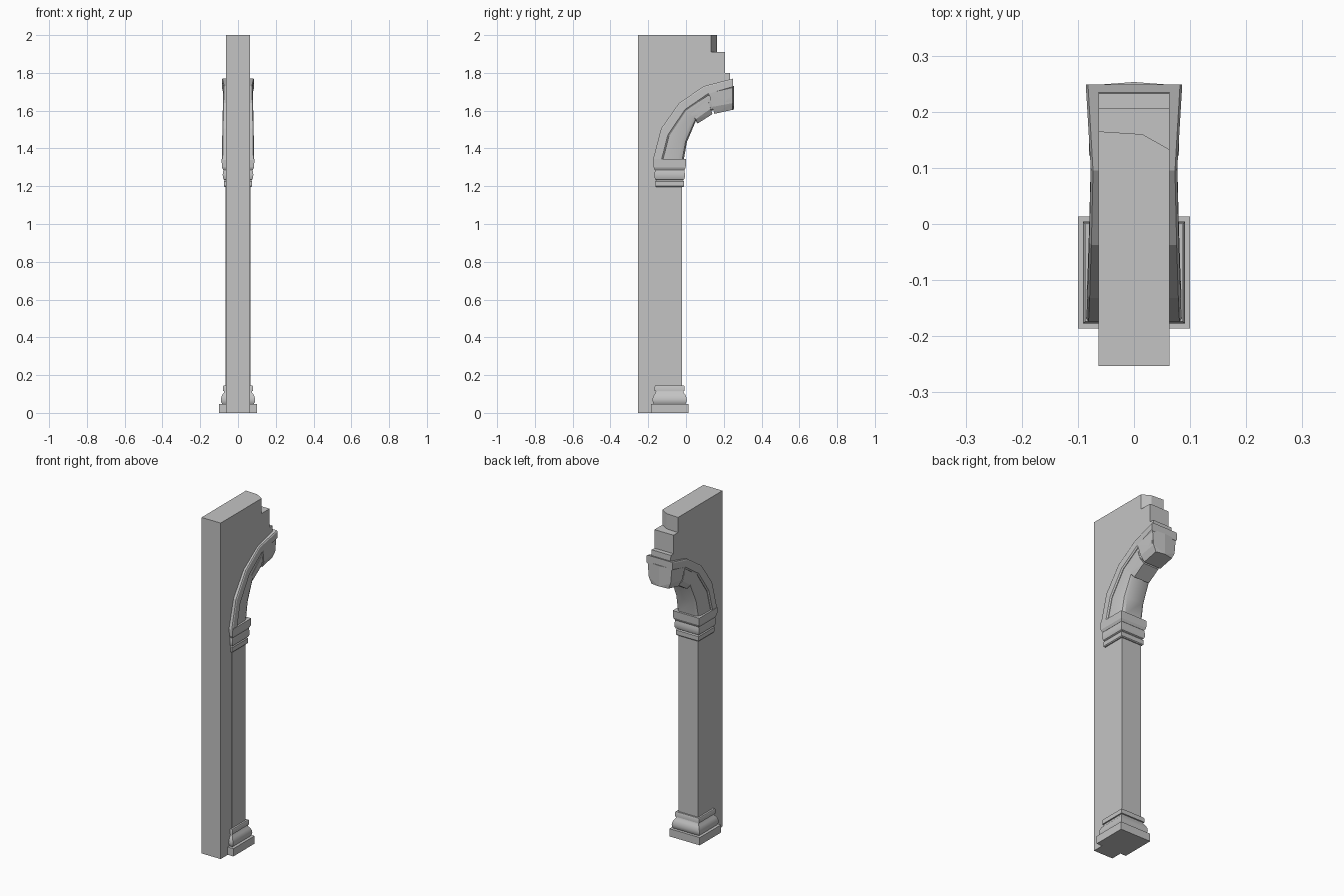
import bpy
import bmesh
from math import radians

cube = bpy.data.objects.get("Cube")
if cube:
    bpy.data.objects.remove(cube, do_unlink=True)

stone = bpy.data.materials.new("grey_stone")
stone.use_nodes = True
grey = (0.55, 0.55, 0.55, 1)
stone.diffuse_color = grey
stone.node_tree.nodes["Principled BSDF"].inputs["Base Color"].default_value = grey

COLUMN_Y = -0.0865


def finish(name, bm, smooth=None):
    bmesh.ops.recalc_face_normals(bm, faces=bm.faces)
    mesh = bpy.data.meshes.new(name)
    bm.to_mesh(mesh)
    bm.free()
    mesh.materials.append(stone)
    if smooth:
        mesh.shade_smooth()
        mesh.set_sharp_from_angle(angle=radians(smooth))
    obj = bpy.data.objects.new(name, mesh)
    bpy.context.collection.objects.link(obj)
    return obj


def loft(name, rings, smooth=None):
    """Skin a closed solid over rings with equal point counts."""
    bm = bmesh.new()
    rows = [[bm.verts.new(p) for p in ring] for ring in rings]
    n = len(rows[0])
    for a, b in zip(rows, rows[1:]):
        for i in range(n):
            j = (i + 1) % n
            bm.faces.new((a[i], a[j], b[j], b[i]))
    bm.faces.new(rows[0])
    bm.faces.new(rows[-1])
    return finish(name, bm, smooth)


def hull(name, points):
    bm = bmesh.new()
    for p in points:
        bm.verts.new(p)
    bmesh.ops.convex_hull(bm, input=bm.verts)
    bmesh.ops.dissolve_limit(bm, angle_limit=radians(1), verts=bm.verts, edges=bm.edges)
    return finish(name, bm)


def square_stack(name, profile, smooth=None):
    """Square moulding from (half width, height) pairs."""
    corners = ((-1, -1), (1, -1), (1, 1), (-1, 1))
    return loft(name, [[(sx * h, COLUMN_Y + sy * h, z) for sx, sy in corners]
                       for h, z in profile], smooth)


# Wall slab with stepped end and one chipped upper corner
def wall_ring(x, chip_y):
    outline = [(-0.253, 0), (-0.09, 0), (-0.09, 1.36), (-0.06, 1.5), (0.02, 1.62),
               (0.12, 1.7), (0.235, 1.74), (0.233, 1.8), (0.207, 1.8), (0.207, 1.91),
               (chip_y, 1.91), (chip_y, 2), (-0.253, 2)]
    return [(x, y, z) for y, z in outline]


loft("wall_slab", [wall_ring(-0.063, 0.165), wall_ring(0.015, 0.16), wall_ring(0.063, 0.133)])

# Column
square_stack("column_plinth", [(0.1, 0), (0.1, 0.046)])
square_stack("column_base_moulding", [
    (0.083, 0.046), (0.089, 0.056), (0.091, 0.068), (0.089, 0.082), (0.083, 0.096),
    (0.075, 0.106), (0.073, 0.115), (0.079, 0.117), (0.079, 0.14), (0.076, 0.145)], 35)
square_stack("column_shaft", [(0.0655, 0.13), (0.0655, 1.21)])
square_stack("capital_moulding", [
    (0.071, 1.195), (0.075, 1.2), (0.075, 1.226), (0.07, 1.232), (0.076, 1.236),
    (0.08, 1.247), (0.081, 1.262), (0.079, 1.276), (0.077, 1.286)], 35)
square_stack("capital_abacus", [(0.078, 1.285), (0.085, 1.3), (0.087, 1.343)])

# Arch: outer edge, band edge, underside and half width at each station
stations = [
    ((-0.175, 1.34), (-0.122, 1.34), (-0.012, 1.34), 0.085),
    ((-0.132, 1.505), (-0.09, 1.465), (0.005, 1.435), 0.083),
    ((-0.037, 1.64), (0.0, 1.60), (0.052, 1.545), 0.080),
    ((0.095, 1.73), (0.116, 1.68), (0.135, 1.60), 0.077),
    ((0.249, 1.77), (0.249, 1.72), (0.235, 1.63), 0.086),
]


def mix(a, b, t):
    return [p + (q - p) * t for p, q in zip(a, b)]


def section(rim, belly, steps):
    """Mirrored ring from (half width, fraction from rim to belly) steps."""
    side = [(w, *mix(rim, belly, t)) for w, t in steps]
    return side + [(-x, y, z) for x, y, z in reversed(side)]


loft("arch_band", [section(o, b, [(w - 0.004, 0), (w, 0.12), (w, 0.85), (w - 0.006, 1)])
                   for o, b, u, w in stations])
loft("arch_ring", [section(mix(o, b, 0.8), u, [(w - 0.009, 0), (w - 0.01, 0.75),
                                               (w - 0.018, 0.93), (w - 0.032, 1)])
                   for o, b, u, w in stations], 28)

# Projecting arch stone and keystone
hull("arch_stone", [(s * w, y, z) for s in (-1, 1) for w, y, z in (
    (0.071, 0.025, 1.58), (0.071, 0.115, 1.66), (0.068, 0.052, 1.555),
    (0.05, 0.062, 1.532), (0.068, 0.13, 1.61), (0.05, 0.14, 1.582))])
hull("keystone", [(s * w, y, z) for s in (-1, 1) for w, y, z in (
    (0.08, 0.122, 1.69), (0.08, 0.247, 1.73), (0.072, 0.14, 1.62), (0.072, 0.247, 1.64),
    (0.055, 0.15, 1.583), (0.055, 0.245, 1.604))]
    + [(0, 0.253, 1.73), (0, 0.253, 1.606)])
